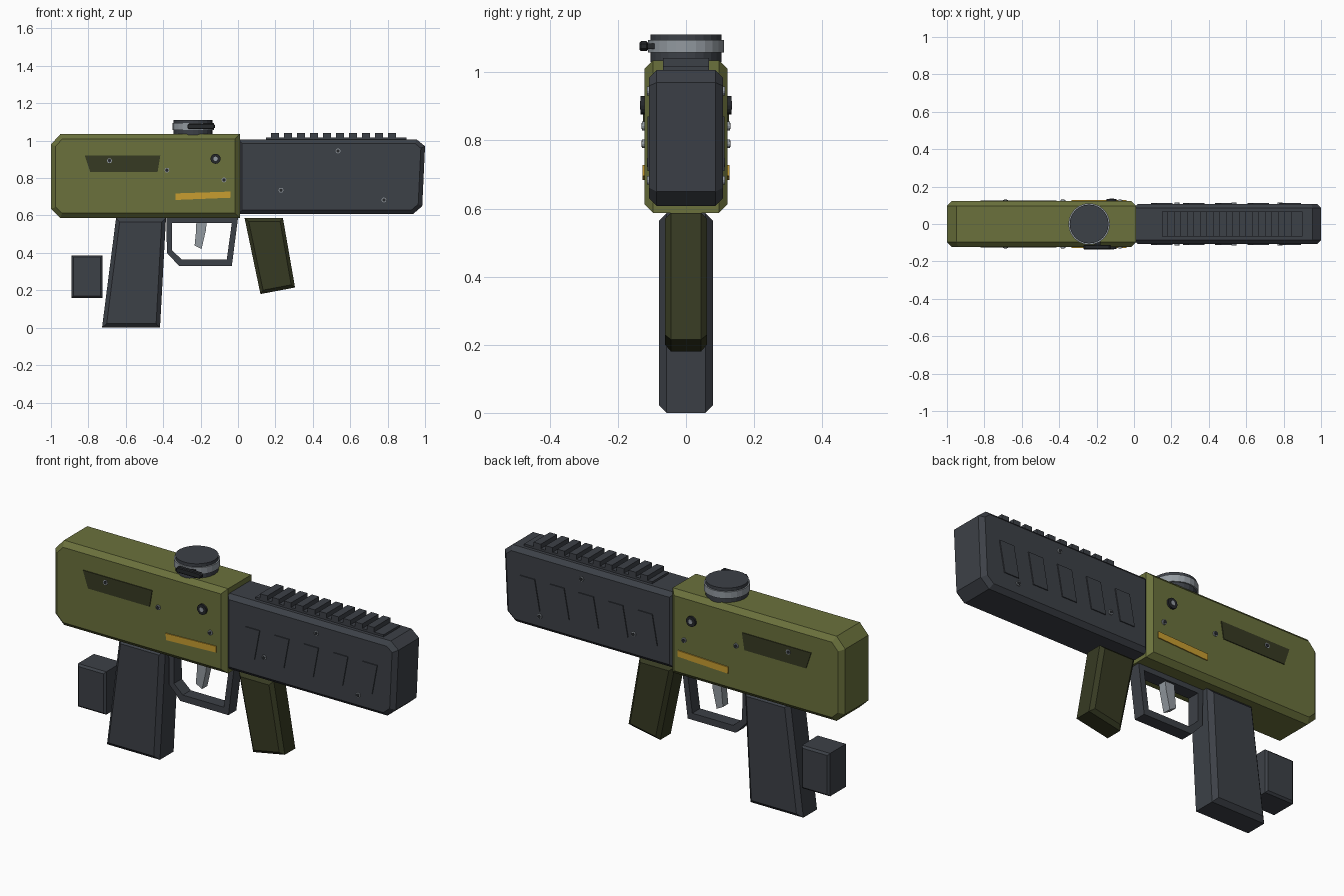
import bpy, bmesh, math
from mathutils import Matrix

cube = bpy.data.objects.get("Cube")
if cube:
    bpy.data.objects.remove(cube, do_unlink=True)


def material(name, r, g, b):
    m = bpy.data.materials.new(name)
    m.use_nodes = True
    m.diffuse_color = (r, g, b, 1)
    m.node_tree.nodes["Principled BSDF"].inputs["Base Color"].default_value = (r, g, b, 1)
    return m


OLIVE = material("olive", 0.145, 0.165, 0.045)
DARK_OLIVE = material("dark olive", 0.037, 0.042, 0.016)
SLATE = material("slate", 0.046, 0.052, 0.063)
BLACK = material("near black", 0.018, 0.02, 0.023)
STEEL = material("steel", 0.29, 0.32, 0.35)
YELLOW = material("amber", 0.58, 0.34, 0.03)


def finish(name, bm, mat):
    bmesh.ops.recalc_face_normals(bm, faces=bm.faces[:])
    mesh = bpy.data.meshes.new(name)
    bm.to_mesh(mesh)
    bm.free()
    mesh.materials.append(mat)
    ob = bpy.data.objects.new(name, mesh)
    bpy.context.collection.objects.link(ob)
    return ob


def slab(name, profile, y0, y1, mat, chamfer=0.0):
    """Extrude an x-z profile along y and chamfer the rims of both sides."""
    bm = bmesh.new()
    face = bm.faces.new([bm.verts.new((x, y0, z)) for x, z in profile])
    ext = bmesh.ops.extrude_face_region(bm, geom=[face])["geom"]
    moved = [v for v in ext if isinstance(v, bmesh.types.BMVert)]
    bmesh.ops.translate(bm, verts=moved, vec=(0, y1 - y0, 0))
    if chamfer:
        rims = [e for e in bm.edges if abs(e.verts[0].co.y - e.verts[1].co.y) < 1e-5]
        bmesh.ops.bevel(bm, geom=rims, offset=chamfer, segments=1, affect='EDGES')
    return finish(name, bm, mat)


def rect(x0, x1, z0, z1):
    return [(x0, z0), (x1, z0), (x1, z1), (x0, z1)]


def disc(name, centre, radius, depth, mat, axis='Z', sides=24):
    bm = bmesh.new()
    turn = Matrix.Rotation(math.pi / 2, 4, 'X') if axis == 'Y' else Matrix()
    bmesh.ops.create_cone(bm, cap_ends=True, segments=sides, radius1=radius, radius2=radius,
                          depth=depth, matrix=Matrix.Translation(centre) @ turn)
    return finish(name, bm, mat)


# Main bodies
slab("receiver", [(-0.95, 0.587), (0.01, 0.587), (0.01, 1.035), (-0.95, 1.035),
                  (-1, 0.98), (-1, 0.635)], -0.122, 0.122, OLIVE, 0.025)
slab("handguard", [(0.0, 0.607), (0.935, 0.607), (0.985, 0.65), (1, 0.97),
                   (0.955, 1.007), (0.0, 1.007)], -0.108, 0.108, SLATE, 0.022)

# Grips and the loose rear block
slab("rear_grip", [(-0.727, 0), (-0.417, 0), (-0.385, 0.587), (-0.652, 0.587)],
     -0.079, 0.079, SLATE, 0.022)
slab("front_grip", [(0.12, 0.18), (0.305, 0.215), (0.24, 0.587), (0.035, 0.587)],
     -0.062, 0.062, DARK_OLIVE, 0.018)
slab("rear_block", rect(-0.89, -0.725, 0.16, 0.387), -0.076, 0.076, SLATE, 0.01)

# Trigger guard: a closed frame made of joined slabs
outer = [(-0.383, 0.587), (-0.38, 0.4), (-0.315, 0.33), (-0.033, 0.33), (0.0, 0.587)]
inner = [(-0.353, 0.56), (-0.352, 0.412), (-0.3, 0.365), (-0.06, 0.365), (-0.033, 0.56)]
for i in range(5):
    j = (i + 1) % 5
    slab("trigger_guard_bar", [outer[i], outer[j], inner[j], inner[i]], -0.033, 0.033, SLATE)
slab("trigger", [(-0.222, 0.587), (-0.165, 0.587), (-0.172, 0.52), (-0.195, 0.42),
                 (-0.232, 0.44), (-0.225, 0.51)], -0.022, 0.022, STEEL)

# Top rail with teeth
slab("rail_base", rect(0.15, 0.9, 1.0, 1.018), -0.068, 0.068, SLATE)
for i in range(10):
    x = 0.177 + i * 0.0695
    slab("rail_tooth", rect(x, x + 0.042, 1.015, 1.042), -0.068, 0.068, SLATE)

# Sight dial with its side lever
disc("dial_base", (-0.24, 0, 1.045), 0.104, 0.03, SLATE)
disc("dial_ring", (-0.24, 0, 1.076), 0.111, 0.036, STEEL)
disc("dial_cap", (-0.24, 0, 1.102), 0.104, 0.018, SLATE)
slab("dial_lever", [(-0.27, 1.07), (-0.262, 1.062), (-0.133, 1.062), (-0.123, 1.07),
                    (-0.123, 1.083), (-0.133, 1.091), (-0.262, 1.091), (-0.27, 1.083)],
     -0.136, -0.112, BLACK, 0.004)
slab("lever_arm", rect(-0.21, -0.18, 1.068, 1.085), -0.115, -0.09, BLACK)

# Details repeated on both sides
for s, side in ((-1, "right"), (1, "left")):
    def plate(name, profile, y, thick, mat):
        slab(side + "_" + name, profile, s * (y - 0.004), s * (y + thick), mat)

    def rivet(x, z, y):
        disc(side + "_rivet_rim", (x, s * y, z), 0.013, 0.01, STEEL, 'Y', 12)
        disc(side + "_rivet_core", (x, s * (y + 0.001), z), 0.009, 0.01, BLACK, 'Y', 12)

    plate("dark_panel", [(-0.82, 0.922), (-0.415, 0.922), (-0.43, 0.833), (-0.79, 0.833)],
          0.122, 0.004, DARK_OLIVE)
    plate("amber_stripe", [(-0.335, 0.718), (-0.04, 0.728), (-0.04, 0.695), (-0.333, 0.683)],
          0.122, 0.005, YELLOW)
    for i in range(5):
        x = 0.09 + i * 0.172
        plate("guard_plate", [(x, 0.71), (x + 0.085, 0.71), (x + 0.115, 0.87), (x + 0.03, 0.87)],
              0.108, 0.005, SLATE)
    for x, z in ((0.23, 0.735), (0.535, 0.945), (0.78, 0.683)):
        rivet(x, z, 0.109)
    for x, z in ((-0.38, 0.842), (-0.075, 0.79), (-0.687, 0.893)):
        rivet(x, z, 0.124)
    disc(side + "_bolt", (-0.12, s * 0.125, 0.903), 0.027, 0.016, BLACK, 'Y', 16)
    disc(side + "_bolt_core", (-0.12, s * 0.129, 0.903), 0.012, 0.012, STEEL, 'Y', 12)
